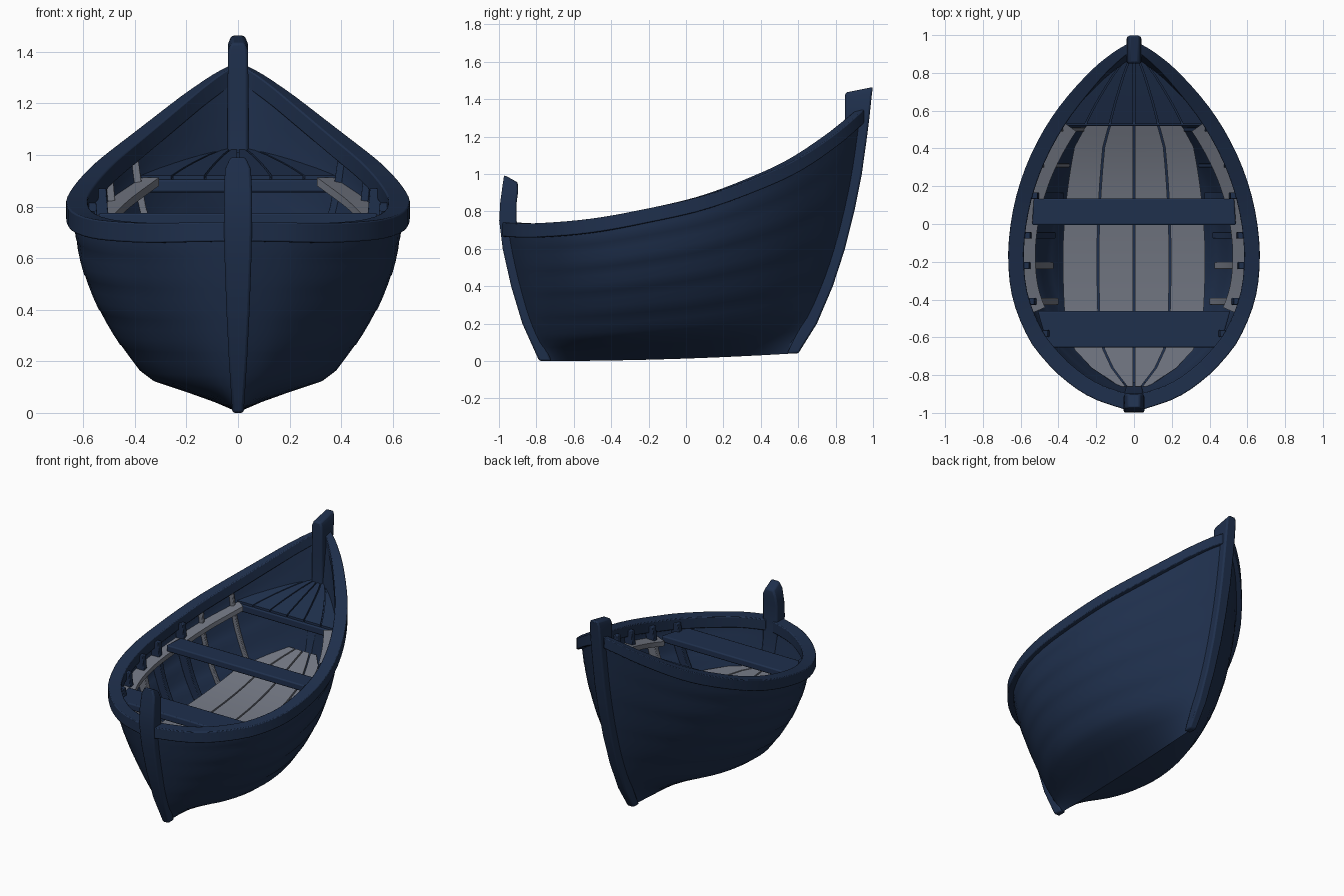
import bpy, bmesh, math
from mathutils import Vector

if "Cube" in bpy.data.objects:
    bpy.data.objects.remove(bpy.data.objects["Cube"])


def material(name, rgb):
    m = bpy.data.materials.new(name)
    m.diffuse_color = (*rgb, 1)
    m.use_nodes = True
    m.node_tree.nodes["Principled BSDF"].inputs["Base Color"].default_value = m.diffuse_color
    return m


BLUE = material("navy paint", (0.0135, 0.029, 0.073))
GREY = material("worn grey wood", (0.165, 0.18, 0.22))


def curve(pts):
    """Smooth interpolation through (input, output) pairs."""
    def slope(i):
        a, b = pts[max(i - 1, 0)], pts[min(i + 1, len(pts) - 1)]
        return (b[1] - a[1]) / (b[0] - a[0])

    def f(x):
        x = min(max(x, pts[0][0]), pts[-1][0])
        i = next(k for k in range(len(pts) - 1) if x <= pts[k + 1][0])
        (x0, y0), (x1, y1) = pts[i], pts[i + 1]
        h = x1 - x0
        t = (x - x0) / h
        return ((2*t**3 - 3*t**2 + 1) * y0 + (t**3 - 2*t**2 + t) * h * slope(i)
                + (3*t**2 - 2*t**3) * y1 + (t**3 - t**2) * h * slope(i + 1))
    return f


# Hull lines
breadth = curve([(-.97, 0), (-.9, .205), (-.8, .355), (-.7, .455), (-.6, .53), (-.4, .612), (-.2, .638),
                 (0, .625), (.2, .58), (.4, .50), (.6, .38), (.8, .21), (.9, .095), (.955, .01)])
sheer = curve([(-.97, .735), (-.8, .73), (-.5, .755), (-.2, .81), (.1, .88), (.4, .99),
               (.6, 1.085), (.8, 1.22), (.955, 1.35)])
bow = curve([(.04, .6), (.2, .7), (.4, .785), (.6, .85), (.8, .9), (1, .94), (1.2, .968), (1.465, 1)])
stern = curve([(0, -.785), (.2, -.875), (.4, -.935), (.6, -.98), (.73, -.998), (.85, -.993), (1, -.965)])
section = curve([(0, 0), (.08, .25), (.15, .52), (.25, .65), (.5, .85), (.75, .965), (1, 1)])


def ends(v):
    return stern(.735 * v) + .03, bow(.04 + 1.31 * v) - .035


def hull_point(t, v, lap=0):
    """Starboard hull point: t runs stern to bow, v keel to sheer."""
    y0, y1 = ends(v)
    ys = -.97 + 1.925 * t
    w = abs(2 * t - 1) ** 3
    g = section(v) + (v - section(v)) * .5 * w
    zk = .04 * t * t
    return Vector((breadth(ys) * g + lap * (1 - w), y0 + (y1 - y0) * t, zk + v * (sheer(ys) - zk)))


def at(y, v):
    y0, y1 = ends(v)
    return hull_point(min(max((y - y0) / (y1 - y0), 0), 1), v)


def v_at(y, z):
    """Hull level v that lies at height z."""
    lo, hi = 0, 1
    for _ in range(20):
        mid = (lo + hi) / 2
        lo, hi = (mid, hi) if at(y, mid).z < z else (lo, mid)
    return lo


def make(name, verts, faces, mat, bevel=0):
    me = bpy.data.meshes.new(name)
    me.from_pydata([tuple(v) for v in verts], [], faces)
    ob = bpy.data.objects.new(name, me)
    bpy.context.collection.objects.link(ob)
    me.materials.append(mat)
    if bevel:
        b = ob.modifiers.new("soft edges", 'BEVEL')
        b.width, b.segments, b.limit_method = bevel, 2, 'ANGLE'
        b.angle_limit = math.radians(40)
    return ob


def loft(name, rings, mat, bevel=0):
    """Closed solid swept through equal rings of points."""
    n, k = len(rings[0]), len(rings)
    faces = [(i*n + j, i*n + (j+1) % n, (i+1)*n + (j+1) % n, (i+1)*n + j)
             for i in range(k - 1) for j in range(n)]
    faces += [tuple(range(n)), tuple(range((k-1)*n, k*n))]
    ob = make(name, [p for r in rings for p in r], faces, mat, bevel)
    bm = bmesh.new()
    bm.from_mesh(ob.data)
    bmesh.ops.recalc_face_normals(bm, faces=bm.faces)
    bm.to_mesh(ob.data)
    bm.free()
    return ob


def board(name, x0, x1, y0, y1, z0, z1):
    """Cross board, half width x0 at its front edge and x1 at its back edge."""
    return loft(name, [[(s * x0, y0, z0), (s * x1, y1, z0), (s * x1, y1, z1), (s * x0, y0, z1)]
                       for s in (-1, 1)], BLUE, .008)


def flip(rings, s):
    return [[(p[0] * s, p[1], p[2]) for p in r] for r in rings]


# Planked hull shell with faintly lapped strakes
rows = [(0, 0), (.05, 0), (.1, 0), (.15, 0), (.2, 0), (.26, 0)]
for k in range(4):
    v = .32 + .17 * k
    rows += [(v, 0), (v + .008, .003), (v + .06, .002), (v + .115, .001)]
rows.append((1, 0))
stations = [(1 - math.cos(math.pi * i / 36)) / 2 for i in range(37)]
verts, n = [], 2 * len(rows) - 1
for t in stations:
    side = [hull_point(t, v, lap) for v, lap in rows]
    verts += [(-p.x, p.y, p.z) for p in reversed(side[1:])] + side
faces = [(i*n + j, (i+1)*n + j, (i+1)*n + j + 1, i*n + j + 1) for i in range(36) for j in range(n - 1)]
hull = make("hull", verts, faces, BLUE)
bm = bmesh.new()
bm.from_mesh(hull.data)
bmesh.ops.remove_doubles(bm, verts=bm.verts, dist=.0005)
bm.to_mesh(hull.data)
bm.free()
shell = hull.modifiers.new("plank thickness", 'SOLIDIFY')
shell.thickness, shell.offset = .025, -1


def rail(name, v, t0, t1, outer, inner, low, high, mat, bevel):
    """Strip following the hull on both sides, offset in plan."""
    rings = []
    for i in range(41):
        t = t0 + (t1 - t0) * (1 - math.cos(math.pi * i / 40)) / 2
        p = hull_point(t, v)
        d = hull_point(min(t + .004, 1), v) - hull_point(max(t - .004, 0), v)
        nrm = Vector((d.y, -d.x, 0)).normalized() * (1 - .5 * t ** 12)
        rings.append([Vector((max(q.x, .005), q.y, q.z)) for q in
                      (p + nrm * o + Vector((0, 0, h)) for o, h in
                       ((outer, low), (outer, high), (inner, high), (inner, low)))])
    for s, label in ((1, "right"), (-1, "left")):
        loft(f"{name}_{label}", flip(rings, s), mat, bevel)


rail("gunwale", 1, .007, .995, .028, -.055, -.07, .006, BLUE, .012)
rail("seat_stringer", .84, .25, .80, -.02, -.105, -.02, .012, GREY, 0)

# Stem and stern posts: (outer y, inner y, z, half width)
bow_post = [(bow(z), yi, z, w) for z, yi, w in
            ((.04, .54, .025), (.2, .62, .03), (.4, .7, .033), (.6, .77, .036), (.8, .82, .038),
             (1, .85, .04), (1.2, .85, .04), (1.3, .85, .04), (1.42, .85, .038))]
bow_post.append((1.0, .852, 1.45, .026))
stern_post = [(stern(z), yi, z, w) for z, yi, w in
              ((0, -.72, .022), (.2, -.8, .035), (.4, -.86, .045), (.6, -.9, .052),
               (.75, -.905, .055), (.85, -.905, .055), (.93, -.897, .05))]
stern_post.append((-.972, -.9, .975, .03))
for name, secs, tilt in (("bow_post", bow_post, .015), ("stern_post", stern_post, .02)):
    rings = []
    for i, (yo, yi, z, w) in enumerate(secs):
        # the head is cut on a slant
        k = tilt if i >= len(secs) - 2 else 0
        rings.append([(-w, yo, z + k), (w, yo, z + k), (w, yi, z - k), (-w, yi, z - k)])
    loft(name, rings, BLUE, .01)

floor_z = curve([(-.86, .43), (-.5, .40), (-.06, .41), (.3, .47), (.7, .61)])
floor_wide = curve([(-.86, .10), (-.75, .25), (-.6, .35), (-.3, .38), (0, .375), (.3, .34), (.52, .29), (.72, .2)])


def frame(name, y, v0, v1, half, depth, mat, sides):
    """Curved rib lying on the inside of the hull."""
    rings = []
    for k in range(9):
        p = at(y, v0 + (v1 - v0) * k / 8)
        rings.append([(p.x - a, y + b, p.z) for a, b in
                      ((.02, -half), (.02, half), (depth, half), (depth, -half))])
    for s in sides:
        loft(f"{name}_{'right' if s > 0 else 'left'}", flip(rings, s), mat, .004)


# Painted frame heads, bare lower frames where the paint is worn
for i, y in enumerate((.5, .31, .15, -.06, -.22, -.41, -.58)):
    bare = y in (-.22, -.41)
    v0 = v_at(y, floor_z(y) - .06)
    if y > .2:
        frame(f"thin_frame_{i}", y, v0, .96, .011, .05, GREY, (-1,))
        frame(f"thin_frame_{i}", y, v0, .96, .011, .05, BLUE, (1,))
    else:
        frame(f"lower_frame_{i}", y, v0, .84, .018, .08, GREY if bare else BLUE, (1, -1))
        frame(f"upper_frame_{i}", y, .84, .97, .018, .08, BLUE, (1, -1))


def planks(name, count, y0, y1, half, height, thick, gap, mat):
    """Row of boards fanning with the given half width."""
    for k in range(count):
        rings = []
        for i in range(17):
            y = y0 + (y1 - y0) * i / 16
            h, z = half(y), height(y)
            a = (2 * k / count - 1) * h + gap
            b = max((2 * (k + 1) / count - 1) * h - gap, a + .002)
            rings.append([(a, y, z - thick), (b, y, z - thick), (b, y, z), (a, y, z)])
        loft(f"{name}_{k}", rings, mat)


def floor_half(y):
    return max(min(floor_wide(y), at(y, v_at(y, floor_z(y) - .04)).x - .025), .02)


# Floor boards rising toward the bow, over a dark base
planks("floor_board", 4, -.86, .7, floor_half, floor_z, .02, .005, GREY)
planks("floor_base", 1, -.84, .69, lambda y: floor_half(y) - .01, lambda y: floor_z(y) - .015, .01, 0, BLUE)

# Sloping fore deck with its front beam
deck_z = curve([(.53, .92), (.7, .975), (.88, 1.03)])
planks("deck_board", 6, .53, .88, lambda y: max(at(y, .82).x - .015, .03), deck_z, .02, .004, BLUE)
planks("deck_base", 1, .54, .88, lambda y: max(at(y, .8).x - .02, .03), lambda y: deck_z(y) - .012,
       .012, 0, BLUE)
board("deck_beam", .36, .345, .52, .56, .855, .905)

# Rowing benches
board("front_bench", .455, .51, -.655, -.46, .625, .67)
board("middle_bench", .54, .53, -.005, .135, .73, .775)

# Smooth shading with crisp edges
bpy.ops.object.select_all(action='SELECT')
bpy.context.view_layer.objects.active = hull
bpy.ops.object.shade_smooth_by_angle(angle=math.radians(35))
